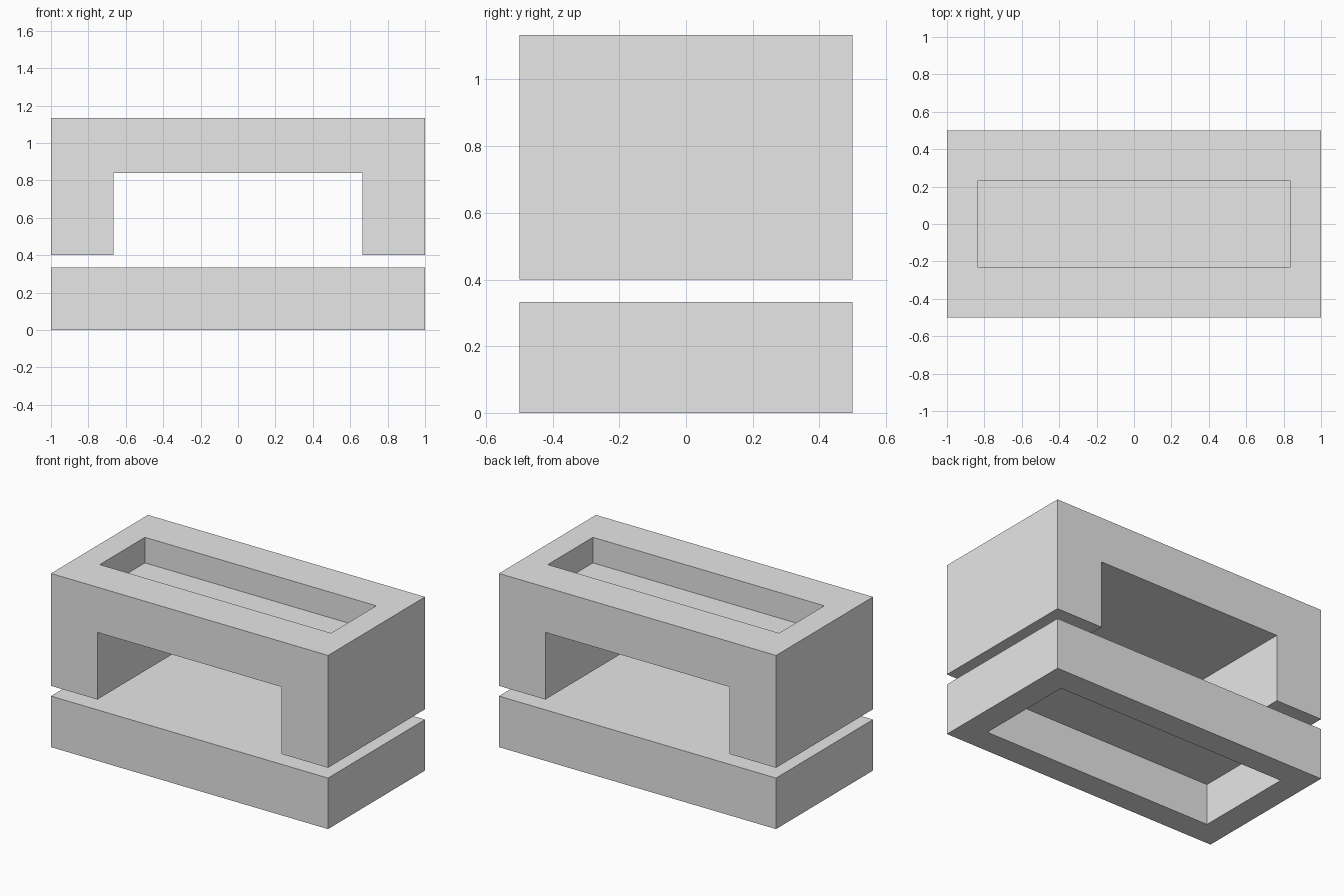
import bpy
import bmesh
from math import copysign

cube = bpy.data.objects.get("Cube")
if cube:
    bpy.data.objects.remove(cube, do_unlink=True)

GREY = (0.8, 0.8, 0.8, 1.0)
grey = bpy.data.materials.new("light grey")
grey.use_nodes = True
grey.diffuse_color = GREY
grey.node_tree.nodes["Principled BSDF"].inputs["Base Color"].default_value = GREY


def block(name, profile, pocket_up, half_x, half_y, depth):
    """Extrude an x-z profile along y, then sink a rectangular pocket in its top or bottom."""
    bm = bmesh.new()
    front = bm.faces.new([bm.verts.new((x, -0.5, z)) for x, z in profile])
    swept = bmesh.ops.extrude_face_region(bm, geom=[front])
    back = [g for g in swept["geom"] if isinstance(g, bmesh.types.BMVert)]
    bmesh.ops.translate(bm, verts=back, vec=(0, 1, 0))
    bmesh.ops.recalc_face_normals(bm, faces=bm.faces[:])

    # Frame the outermost face, set the opening size, and push it inwards
    side = 1 if pocket_up else -1
    rim = max(bm.faces, key=lambda f: side * f.calc_center_median().z
              if abs(f.normal.z) > 0.9 else -10)
    bmesh.ops.inset_individual(bm, faces=[rim], thickness=0.1)
    for v in rim.verts:
        v.co.x = copysign(half_x, v.co.x)
        v.co.y = copysign(half_y, v.co.y)
    floor = bmesh.ops.extrude_discrete_faces(bm, faces=[rim])["faces"][0]
    bmesh.ops.translate(bm, verts=floor.verts[:], vec=(0, 0, -side * depth))
    bmesh.ops.recalc_face_normals(bm, faces=bm.faces[:])

    mesh = bpy.data.meshes.new(name)
    bm.to_mesh(mesh)
    bm.free()
    mesh.materials.append(grey)
    obj = bpy.data.objects.new(name, mesh)
    bpy.context.collection.objects.link(obj)
    return obj


# Base slab, hollowed from below
base = [(-1, 0), (1, 0), (1, 0.333), (-1, 0.333)]
block("base_slab", base, False, 0.833, 0.333, 0.267)

# Bridge with two legs, with a shallow tray in its top
half = [(1, 1.133), (1, 0.4), (0.665, 0.4), (0.665, 0.838)]
bridge = half + [(-x, z) for x, z in reversed(half)]
block("bridge_top", bridge, True, 0.835, 0.233, 0.167)
